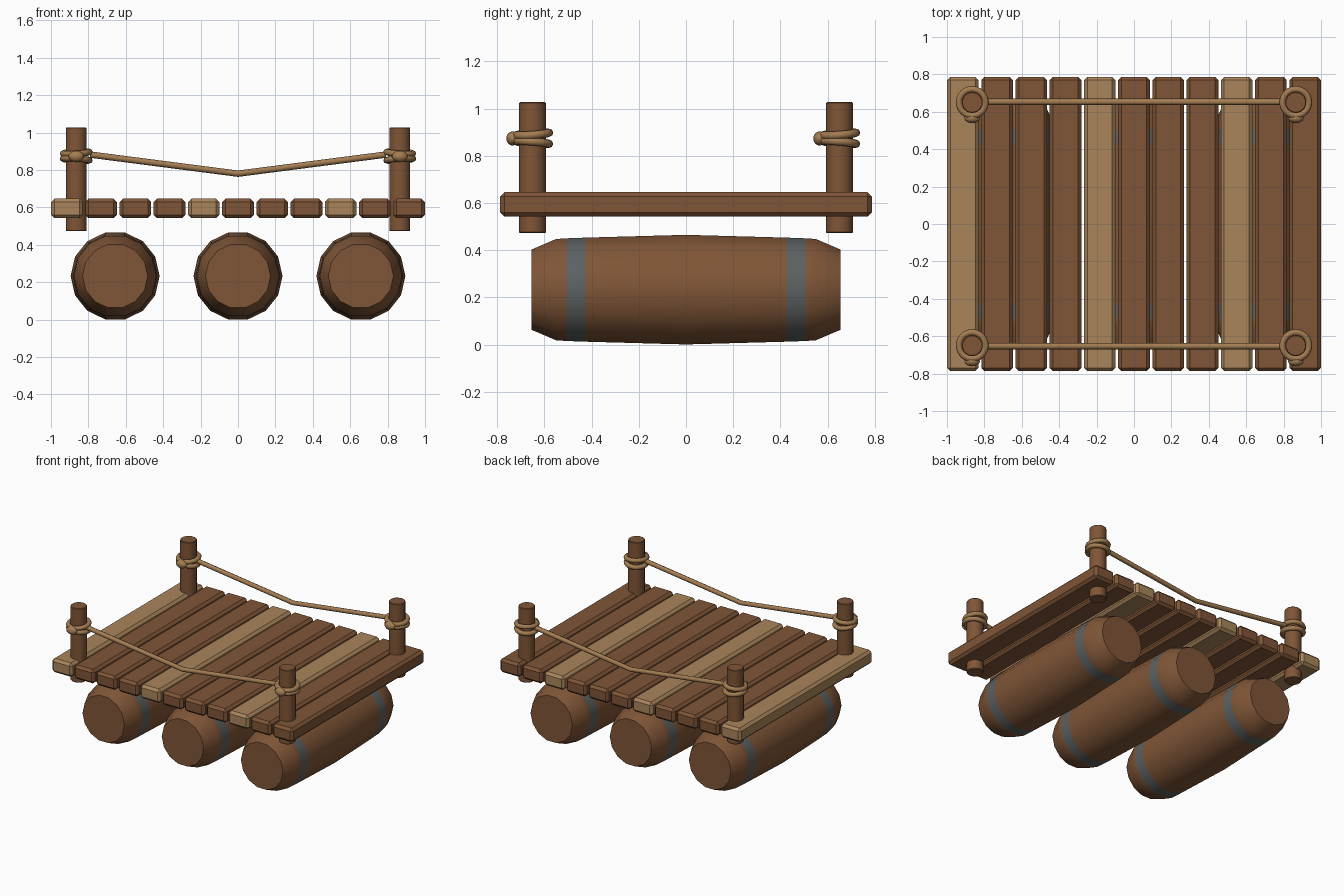
import bpy, bmesh, math
from mathutils import Vector

cube = bpy.data.objects.get("Cube")
if cube:
    bpy.data.objects.remove(cube, do_unlink=True)


def material(name, rgb):
    m = bpy.data.materials.new(name)
    m.use_nodes = True
    m.diffuse_color = (*rgb, 1)
    m.node_tree.nodes["Principled BSDF"].inputs["Base Color"].default_value = (*rgb, 1)
    return m


BROWN = material("brown wood", (0.215, 0.092, 0.038))
PALE = material("pale wood", (0.40, 0.235, 0.105))
IRON = material("grey iron", (0.11, 0.12, 0.12))
ROPE = material("tan rope", (0.37, 0.205, 0.085))


def finish(name, *mats, smooth=None):
    """Name the active object, give it materials and optional smooth shading."""
    ob = bpy.context.object
    ob.name = name
    for m in mats:
        ob.data.materials.append(m)
    if smooth:
        bpy.ops.object.shade_smooth_by_angle(angle=math.radians(smooth))
    return ob


def bevel(ob, width):
    mod = ob.modifiers.new("Bevel", "BEVEL")
    mod.width, mod.segments = width, 1


# Deck planks
COUNT, PITCH = 11, 0.183
for i in range(COUNT):
    x = (i - (COUNT - 1) / 2) * PITCH
    bpy.ops.mesh.primitive_cube_add(size=1, location=(x, 0, 0.594))
    bpy.context.object.scale = (0.169, 1.574, 0.104)
    bpy.ops.object.transform_apply(location=False, rotation=False, scale=True)
    bevel(finish(f"plank_{i + 1}", PALE if i % 4 == 0 and i < 10 else BROWN), 0.018)


# Barrel floats: a profile of (y, radius) turned about the y axis
half = [(0.655, 0.174), (0.55, 0.22), (0.505, 0.223), (0.425, 0.226)]
profile = [(-y, r) for y, r in half] + [(0, 0.238)] + half[::-1]
SIDES = 14


def barrel(name, x):
    bm = bmesh.new()
    rings = []
    for y, r in profile:
        angles = [2 * math.pi * k / SIDES for k in range(SIDES)]
        rings.append([bm.verts.new((r * math.cos(a), y, r * math.sin(a))) for a in angles])
    for a, b in zip(rings, rings[1:]):
        for k in range(SIDES):
            n = (k + 1) % SIDES
            f = bm.faces.new((a[k], a[n], b[n], b[k]))
            # Iron hoops lie flush with the staves
            f.material_index = 1 if 0.43 < abs(f.calc_center_median().y) < 0.5 else 0
    bm.faces.new(rings[0])
    bm.faces.new(rings[-1])
    bmesh.ops.recalc_face_normals(bm, faces=bm.faces)
    mesh = bpy.data.meshes.new(name)
    bm.to_mesh(mesh)
    bm.free()
    ob = bpy.data.objects.new(name, mesh)
    bpy.context.collection.objects.link(ob)
    ob.location = (x, 0, 0.233)
    bpy.ops.object.select_all(action="DESELECT")
    ob.select_set(True)
    bpy.context.view_layer.objects.active = ob
    finish(name, BROWN, IRON, smooth=35)


for label, x in (("right", -0.657), ("middle", 0), ("left", 0.657)):
    barrel(f"{label}_barrel", x)


# Corner posts, each with two rope loops and a knot
PX, PY = 0.865, 0.65
for end, sy in (("front", -1), ("back", 1)):
    for side, sx in (("right", -1), ("left", 1)):
        x, y = sx * PX, sy * PY
        tag = f"{end}_{side}"
        bpy.ops.mesh.primitive_cylinder_add(vertices=14, radius=0.057, depth=0.555,
                                            location=(x, y, 0.75))
        bevel(finish(f"{tag}_post", BROWN, smooth=35), 0.004)
        for j, (z, tilt, turn) in enumerate(((0.892, 0.08, 0.06), (0.856, -0.08, -0.06))):
            bpy.ops.mesh.primitive_torus_add(major_segments=24, minor_segments=8,
                                             major_radius=0.071, minor_radius=0.017,
                                             location=(x, y, z), rotation=(tilt, turn * sx, 0))
            finish(f"{tag}_rope_loop_{j + 1}", ROPE, smooth=80)
        bpy.ops.mesh.primitive_uv_sphere_add(segments=12, ring_count=8, radius=1,
                                             location=(x, y - 0.084, 0.873))
        bpy.context.object.scale = (0.042, 0.027, 0.03)
        finish(f"{tag}_rope_knot", ROPE, smooth=80)

    # Sagging rope rail between the two posts
    curve = bpy.data.curves.new(f"{end}_rope_rail", "CURVE")
    curve.dimensions = "3D"
    curve.bevel_depth, curve.bevel_resolution = 0.017, 2
    curve.use_fill_caps = True
    line = curve.splines.new("POLY")
    line.points.add(2)
    for p, (px, pz) in zip(line.points, ((-0.79, 0.882), (0, 0.78), (0.79, 0.882))):
        p.co = (px, sy * 0.653, pz, 1)
    rail = bpy.data.objects.new(f"{end}_rope_rail", curve)
    bpy.context.collection.objects.link(rail)
    bpy.ops.object.select_all(action="DESELECT")
    rail.select_set(True)
    bpy.context.view_layer.objects.active = rail
    bpy.ops.object.convert(target="MESH")
    finish(f"{end}_rope_rail", ROPE, smooth=50)
